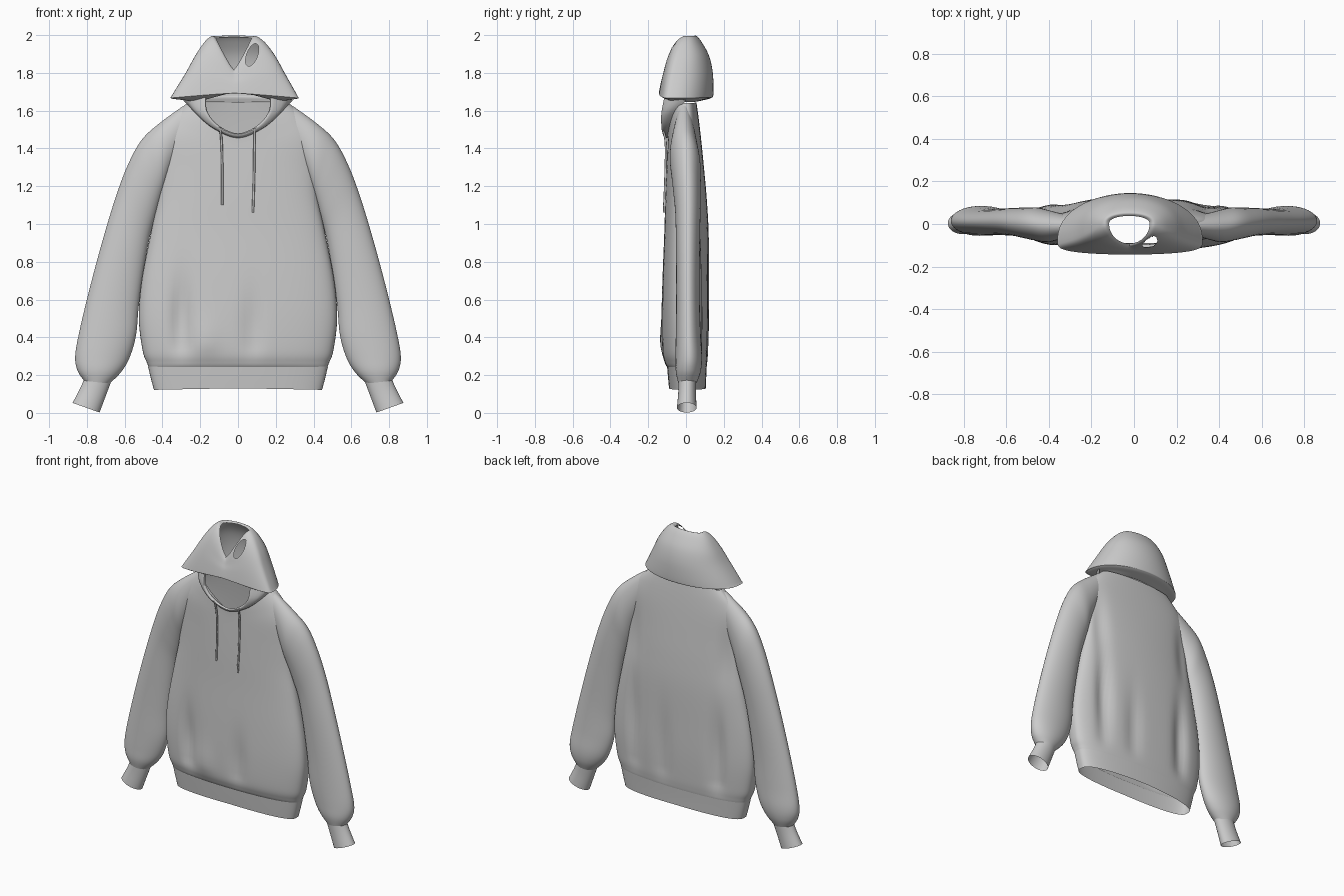
import bpy, bmesh, math
from mathutils import Vector


def spline(pts, steps):
    """Catmull-Rom samples through a list of vectors."""
    out = []
    for i in range(len(pts) - 1):
        a, b, c, d = pts[max(i - 1, 0)], pts[i], pts[i + 1], pts[min(i + 2, len(pts) - 1)]
        for k in range(steps):
            t = k / steps
            out.append(0.5 * (2 * b + (c - a) * t + (2 * a - 5 * b + 4 * c - d) * t * t
                              + (3 * b - a - 3 * c + d) * t ** 3))
    return out + [pts[-1]]


def loft(name, rings, steps=4, closed=True, edit=None):
    """Skin a smooth surface through rings that have equal point counts."""
    n = len(rings[0])
    columns = [spline([Vector(r[j]) for r in rings], steps) for j in range(n)]
    bm = bmesh.new()
    grid = [[bm.verts.new(p) for p in col] for col in columns]
    for j in range(n if closed else n - 1):
        a, b = grid[j], grid[(j + 1) % n]
        for i in range(len(a) - 1):
            bm.faces.new((a[i], b[i], b[i + 1], a[i + 1]))
    if edit:
        edit(bm)
    bmesh.ops.recalc_face_normals(bm, faces=bm.faces)
    mesh = bpy.data.meshes.new(name)
    bm.to_mesh(mesh)
    bm.free()
    ob = bpy.data.objects.new(name, mesh)
    bpy.context.collection.objects.link(ob)
    bpy.context.view_layer.objects.active = ob
    ob.select_set(True)
    bpy.ops.object.shade_smooth_by_angle(angle=math.radians(50))
    ob.select_set(False)
    return ob


def ring(hw, yf, yb, zf, zs, zb, cx=0, ym=0, ef=0.65, eb=0.7, p=1.2, n=96):
    """Horizontal garment section: separate front, side and back depth and height."""
    pts = []
    for i in range(n):
        t = 2 * math.pi * i / n
        c, s = math.cos(t), math.sin(t)
        y, z, e = (yf, zf, ef) if s < 0 else (yb, zb, eb)
        pts.append((cx + hw * c, ym + (y - ym) * abs(s) ** e,
                    zs + (z - zs) * (1 - abs(c) ** p)))
    return pts


def tube_ring(outer, inner, half, yc, side, n=40):
    """Sleeve section spanning an outer and an inner outline point (x, z)."""
    pts = []
    for i in range(n):
        t = 2 * math.pi * i / n
        w = 0.5 + 0.5 * math.cos(t)
        pts.append((side * (inner[0] + (outer[0] - inner[0]) * w),
                    yc + half * math.sin(t),
                    inner[1] + (outer[1] - inner[1]) * w))
    return pts


# Cloth folds: x, z, width, height, depth, front (-1) or back (1)
FOLDS = [(-0.30, 0.50, 0.05, 0.20, 0.035, -1), (0.08, 0.45, 0.05, 0.18, 0.018, -1),
         (-0.17, 0.38, 0.07, 0.12, -0.012, -1), (0.33, 0.65, 0.05, 0.32, 0.03, 1),
         (-0.30, 0.55, 0.05, 0.28, 0.03, 1), (0.10, 0.50, 0.05, 0.25, 0.015, 1),
         (-0.34, 1.20, 0.05, 0.20, 0.015, 1), (0.34, 1.20, 0.05, 0.20, 0.015, 1)]


def add_folds(bm):
    for v in bm.verts:
        fade = min(1, max(0, (v.co.z - 0.25) / 0.1))
        x, y, z = v.co
        for fx, fz, w, h, d, side in FOLDS:
            if y * side > 0.02:
                v.co.y -= side * d * fade * math.exp(-((x - fx) / w) ** 2 - ((z - fz) / h) ** 2)


# Body, from hem seam to neckline
levels = [(0.24, 0.472, -0.098, 0.108), (0.265, 0.482, -0.112, 0.112), (0.33, 0.505, -0.127, 0.117),
          (0.50, 0.525, -0.13, 0.122), (0.70, 0.51, -0.125, 0.122), (0.95, 0.462, -0.115, 0.12),
          (1.13, 0.425, -0.11, 0.11)]
body = [ring(hw, yf, yb, z, z, z) for z, hw, yf, yb in levels]
body += [ring(0.41, -0.105, 0.095, 1.26, 1.30, 1.30),
         ring(0.40, -0.10, 0.08, 1.37, 1.46, 1.45),
         ring(0.345, -0.098, 0.067, 1.425, 1.565, 1.56, ef=0.75),
         ring(0.27, -0.098, 0.055, 1.46, 1.64, 1.645, ef=0.8)]
loft("body", body, steps=6, edit=add_folds)

# Hem band
loft("hem_band", [ring(0.445, -0.09, 0.105, 0.13, 0.122, 0.13),
                  ring(0.462, -0.095, 0.107, 0.185, 0.185, 0.185),
                  ring(0.476, -0.10, 0.11, 0.245, 0.245, 0.245)], steps=3)

# Sleeves and cuffs
sleeve = [((0.29, 1.625), (0.36, 1.27), 0.055, -0.01), ((0.42, 1.53), (0.385, 1.20), 0.075, -0.01),
          ((0.51, 1.445), (0.41, 1.12), 0.078, 0.0), ((0.58, 1.32), (0.435, 1.04), 0.072, 0.005),
          ((0.645, 1.15), (0.465, 0.94), 0.066, 0.01), ((0.715, 0.92), (0.495, 0.78), 0.063, 0.01),
          ((0.785, 0.66), (0.525, 0.57), 0.062, 0.01), ((0.84, 0.43), (0.54, 0.41), 0.066, 0.012),
          ((0.862, 0.30), (0.575, 0.29), 0.07, 0.015), ((0.85, 0.225), (0.62, 0.215), 0.066, 0.012),
          ((0.815, 0.17), (0.68, 0.155), 0.05, 0.008)]
cuff = [((0.812, 0.185), (0.672, 0.165), 0.047, 0.008), ((0.838, 0.125), (0.70, 0.09), 0.047, 0.006),
        ((0.876, 0.053), (0.733, 0.002), 0.052, 0.004)]
for label, side in (("left", 1), ("right", -1)):
    loft(label + "_sleeve", [tube_ring(*r, side) for r in sleeve], steps=6)
    loft(label + "_cuff", [tube_ring(*r, side) for r in cuff], steps=3)


# Hood: folded-under brim, tapering crown, V notch open at the top front
def cut_eyelet(bm):
    cx, cz, rx, rz = 0.075, 1.895, 0.03, 0.06

    def radius(co):
        return math.hypot((co.x - cx - 0.3 * (co.z - cz)) / rx, (co.z - cz) / rz)
    gone = [f for f in bm.faces
            if f.calc_center_median().y < 0 and radius(f.calc_center_median()) < 1]
    rim = {v for f in gone for v in f.verts}
    bmesh.ops.delete(bm, geom=gone, context='FACES')
    for v in rim:
        if v.is_valid:
            r = radius(v.co)
            if 0.6 < r < 1.5:
                v.co.x = cx + (v.co.x - cx) / r
                v.co.z = cz + (v.co.z - cz) / r


hood = [ring(0.215, -0.11, 0.055, 1.70, 1.645, 1.648, 0, -0.03, 0.6, 0.8),
        ring(0.27, -0.13, 0.09, 1.693, 1.655, 1.655, -0.01, -0.05, 0.55, 0.9),
        ring(0.335, -0.142, 0.135, 1.692, 1.665, 1.668, -0.018, -0.075, 0.5, 0.9),
        ring(0.331, -0.143, 0.145, 1.70, 1.682, 1.69, -0.018, -0.075, 0.5, 0.9),
        ring(0.262, -0.133, 0.142, 1.745, 1.80, 1.80, -0.015, -0.055, 0.6, 0.85),
        ring(0.212, -0.122, 0.122, 1.775, 1.89, 1.89, -0.015, -0.035, 0.7, 0.8),
        ring(0.162, -0.112, 0.085, 1.80, 1.96, 1.96, -0.018, -0.015, 0.85, 0.8),
        ring(0.118, -0.102, 0.055, 1.815, 1.995, 1.996, -0.022, 0.0, 1.0, 0.8),
        ring(0.095, -0.092, 0.038, 1.818, 1.985, 1.99, -0.022, 0.0, 1.0, 0.8)]
loft("hood", hood, steps=6, edit=cut_eyelet)


# Crossover collar joining neckline to hood
def across(half):
    pts = [Vector((-x, y, z)) for x, y, z in reversed(half[1:])] + [Vector(p) for p in half]
    return spline(pts, 6)


loft("collar", [across([(0, -0.097, 1.455), (0.13, -0.088, 1.505), (0.225, -0.055, 1.585), (0.29, 0.0, 1.655)]),
                across([(0, -0.115, 1.462), (0.13, -0.118, 1.51), (0.22, -0.10, 1.59), (0.265, -0.06, 1.67)]),
                across([(0, -0.122, 1.475), (0.105, -0.13, 1.515), (0.17, -0.13, 1.59), (0.18, -0.11, 1.69)]),
                across([(0, -0.108, 1.48), (0.10, -0.115, 1.52), (0.162, -0.115, 1.595), (0.172, -0.095, 1.69)])],
     closed=False)

# Drawstrings
for label, path in (("right", [(-0.095, -0.125, 1.51), (-0.087, -0.107, 1.43), (-0.083, -0.109, 1.25), (-0.084, -0.115, 1.10)]),
                    ("left", [(0.088, -0.125, 1.505), (0.087, -0.107, 1.43), (0.085, -0.109, 1.25), (0.079, -0.116, 1.06)])):
    loft(label + "_drawstring",
         [[(x + 0.006 * math.cos(k * math.pi / 4), y + 0.006 * math.sin(k * math.pi / 4), z)
           for k in range(8)] for x, y, z in path])
